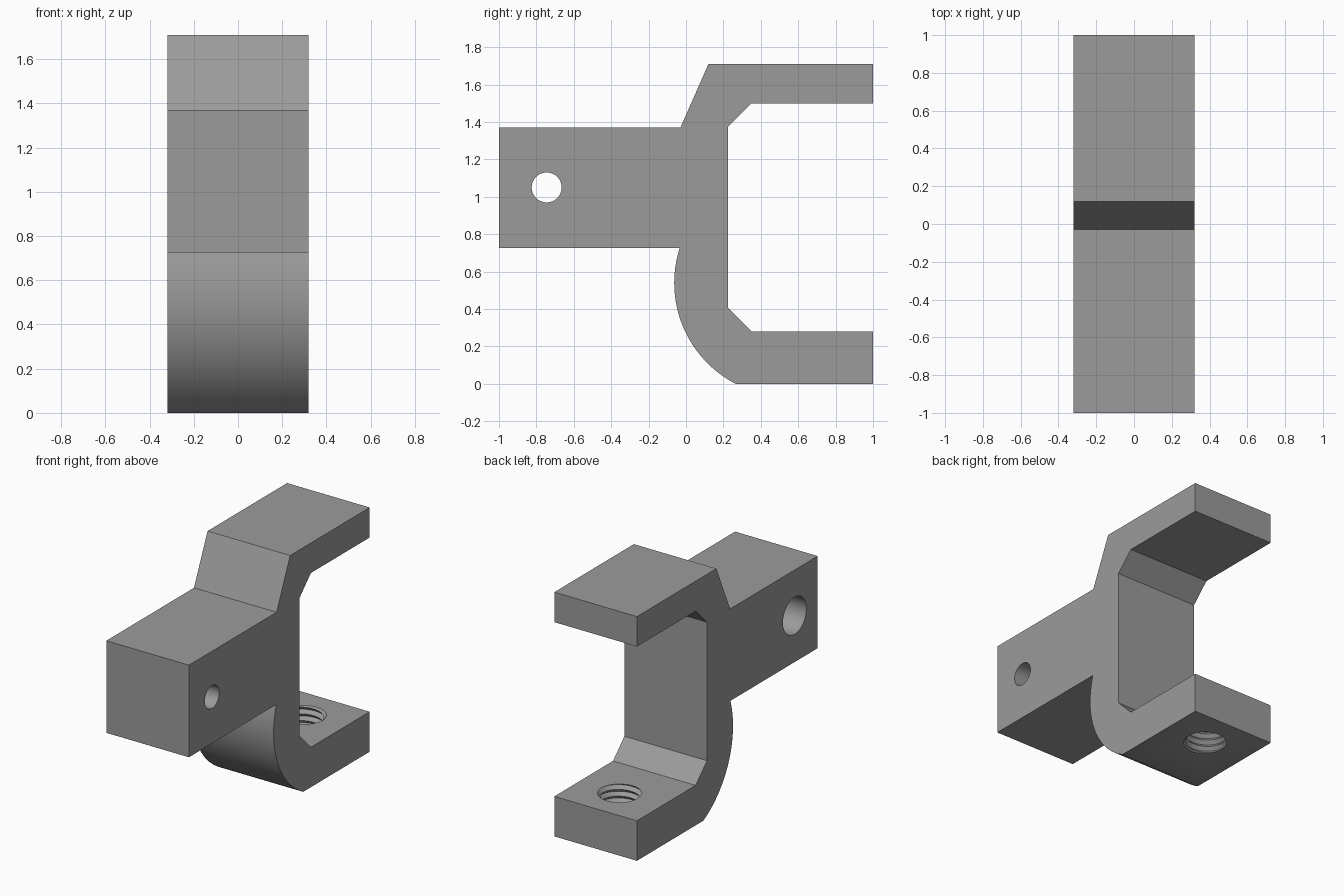
import bpy, bmesh, math

if "Cube" in bpy.data.objects:
    bpy.data.objects.remove(bpy.data.objects["Cube"])

steel = bpy.data.materials.new("steel_grey")
steel.diffuse_color = (0.33, 0.33, 0.33, 1)
steel.use_nodes = True
steel.node_tree.nodes["Principled BSDF"].inputs["Base Color"].default_value = steel.diffuse_color


def make_object(name, bm):
    bmesh.ops.recalc_face_normals(bm, faces=bm.faces)
    me = bpy.data.meshes.new(name)
    bm.to_mesh(me)
    bm.free()
    me.materials.append(steel)
    ob = bpy.data.objects.new(name, me)
    bpy.context.collection.objects.link(ob)
    return ob


def side_bore(bm, x0, x1, radius, y, z):
    """Closed cylinder profile swept along x."""
    n = 48
    ring = [bm.verts.new((x0, y + radius * math.cos(2 * math.pi * i / n),
                          z + radius * math.sin(2 * math.pi * i / n))) for i in range(n)]
    extrude_x(bm, bm.faces.new(ring), x1 - x0)


def extrude_x(bm, face, width):
    res = bmesh.ops.extrude_face_region(bm, geom=[face], use_keep_orig=True)
    verts = [g for g in res["geom"] if isinstance(g, bmesh.types.BMVert)]
    bmesh.ops.translate(bm, verts=verts, vec=(width, 0, 0))


# Bracket body: side profile (y, z) with a rounded lower back
HALF = 0.32
R, CY, CZ = 0.6085, 0.5455, 0.54
a0, a1 = math.asin(0.185 / R), -math.asin(CZ / R)
arc = [(CY - R * math.cos(a0 + (a1 - a0) * i / 32),
        CZ + R * math.sin(a0 + (a1 - a0) * i / 32)) for i in range(33)]
profile = [(1, 0), (1, 0.28), (0.35, 0.28), (0.225, 0.405), (0.225, 1.375),
           (0.35, 1.5), (1, 1.5), (1, 1.71), (0.12, 1.71), (-0.03, 1.37),
           (-1, 1.37), (-1, 0.725)] + arc
bm = bmesh.new()
extrude_x(bm, bm.faces.new([bm.verts.new((-HALF, y, z)) for y, z in profile]), 2 * HALF)
body = make_object("clamp_bracket", bm)

# Cross hole through the stem, and its wider counterbore on the left
bm = bmesh.new()
side_bore(bm, -0.5, 0.5, 0.08, -0.745, 1.05)
cross_hole = make_object("cross_hole_cutter", bm)
bm = bmesh.new()
side_bore(bm, -0.5, 0.0, 0.13, -0.745, 1.05)
counterbore = make_object("counterbore_cutter", bm)

# Threaded hole in the lower arm: sheared grid following a helix
SEG, PER, PITCH, ROWS = 40, 4, 0.047, 44
radii = (0.128, 0.139, 0.15, 0.139)
bm = bmesh.new()
grid = []
for row in range(ROWS):
    ring = []
    for i in range(SEG):
        a = 2 * math.pi * i / SEG
        r = radii[row % PER]
        ring.append(bm.verts.new((r * math.cos(a), 0.723 + r * math.sin(a),
                                  -0.12 + PITCH * (row / PER + i / SEG))))
    grid.append(ring)
for row in range(ROWS - 1):
    for i in range(SEG):
        if i < SEG - 1:
            quad = (grid[row][i], grid[row][i + 1], grid[row + 1][i + 1], grid[row + 1][i])
        elif row + PER + 1 < ROWS:
            quad = (grid[row][i], grid[row + PER][0], grid[row + PER + 1][0], grid[row + 1][i])
        else:
            continue
        bm.faces.new(quad)
bmesh.ops.holes_fill(bm, edges=[e for e in bm.edges if e.is_boundary], sides=0)
bmesh.ops.triangulate(bm, faces=[f for f in bm.faces if len(f.verts) > 4])
thread = make_object("thread_cutter", bm)

# Cut the holes
cutters = (cross_hole, counterbore, thread)
bpy.context.view_layer.objects.active = body
body.select_set(True)
for cutter in cutters:
    mod = body.modifiers.new(cutter.name, 'BOOLEAN')
    mod.operation = 'DIFFERENCE'
    mod.solver = 'EXACT'
    mod.object = cutter
    bpy.ops.object.modifier_apply(modifier=mod.name)
for cutter in cutters:
    bpy.data.objects.remove(cutter)

bpy.ops.object.shade_smooth_by_angle(angle=math.radians(30))
